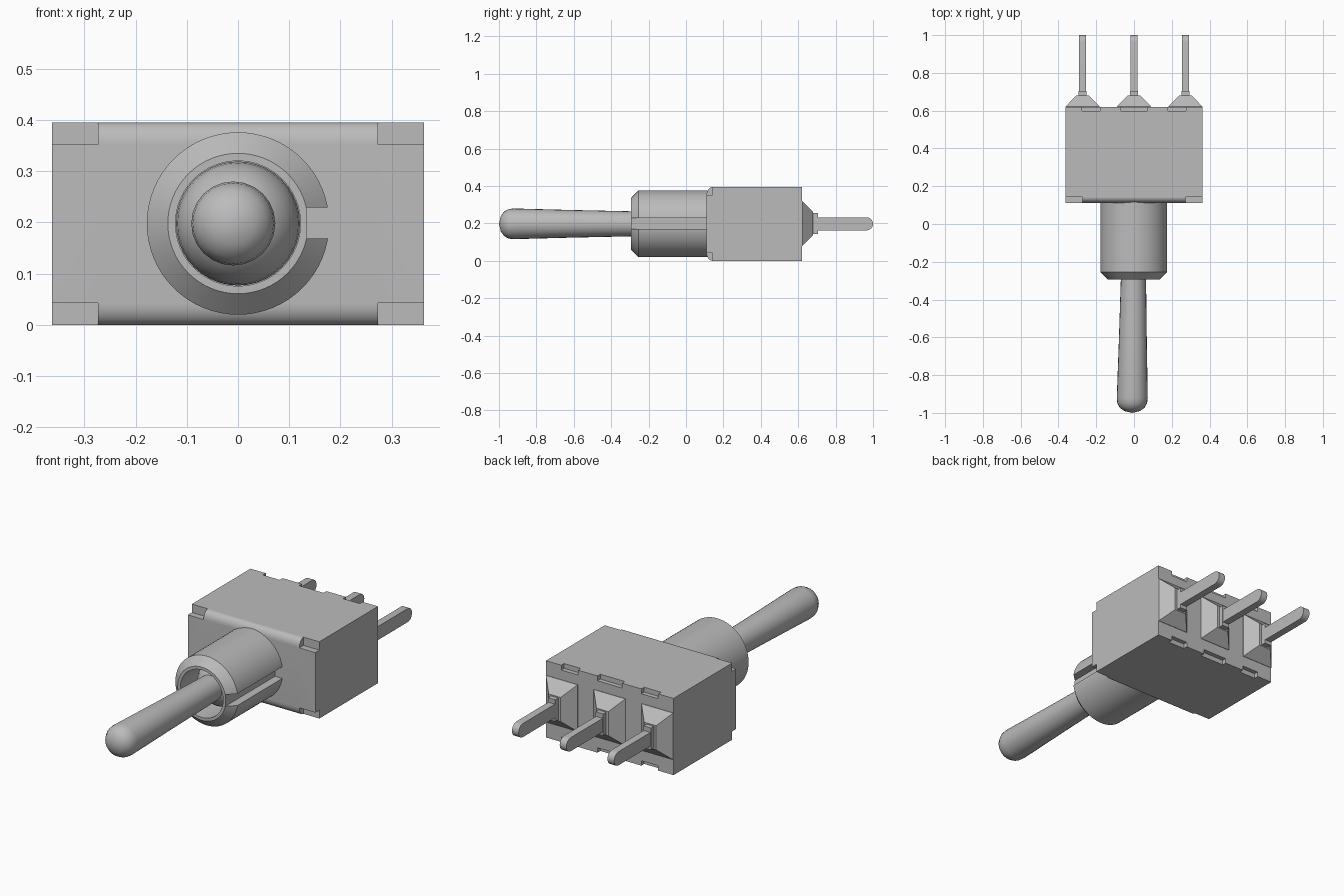
import bpy, bmesh, math
from mathutils import Vector

old = bpy.data.objects.get("Cube")
if old:
    bpy.data.objects.remove(old, do_unlink=True)

grey = bpy.data.materials.new("plain grey")
grey.use_nodes = True
COL = (0.5, 0.5, 0.5, 1.0)
grey.diffuse_color = COL
for n in grey.node_tree.nodes:
    if n.type == 'BSDF_PRINCIPLED':
        n.inputs["Base Color"].default_value = COL
        n.inputs["Roughness"].default_value = 0.6

ZC = 0.198          # height of the lever axis


def finish(name, bm, smooth=None):
    bmesh.ops.recalc_face_normals(bm, faces=bm.faces[:])
    me = bpy.data.meshes.new(name)
    bm.to_mesh(me)
    bm.free()
    ob = bpy.data.objects.new(name, me)
    bpy.context.collection.objects.link(ob)
    me.materials.append(grey)
    if smooth:
        shade(ob, smooth)
    return ob


def shade(ob, angle):
    bpy.ops.object.select_all(action='DESELECT')
    ob.select_set(True)
    bpy.context.view_layer.objects.active = ob
    bpy.ops.object.shade_smooth_by_angle(angle=math.radians(angle))


def add_box(bm, x0, x1, y0, y1, z0, z1):
    vs = bmesh.ops.create_cube(bm, size=1.0)["verts"]
    for v in vs:
        v.co = Vector(((x0 + x1) / 2 + v.co.x * (x1 - x0),
                       (y0 + y1) / 2 + v.co.y * (y1 - y0),
                       (z0 + z1) / 2 + v.co.z * (z1 - z0)))


def prism(bm, yz, x0, x1):
    """Side profile of (y, z) points pushed from x0 to x1."""
    f = bm.faces.new([bm.verts.new((x0, y, z)) for y, z in yz])
    ext = bmesh.ops.extrude_face_region(bm, geom=[f])["geom"]
    for v in ext:
        if isinstance(v, bmesh.types.BMVert):
            v.co.x = x1


def lathe(name, prof, seg, lean=0.0, smooth=35):
    """Turn (y, radius) points about the y axis; lean shifts x along y."""
    bm = bmesh.new()
    rings = []
    for y, r in prof:
        cx = lean * y
        if r == 0:
            rings.append([bm.verts.new((cx, y, ZC))] * seg)
            continue
        rings.append([bm.verts.new((cx + r * math.cos(2 * math.pi * i / seg), y,
                                    ZC + r * math.sin(2 * math.pi * i / seg)))
                      for i in range(seg)])
    for a, b in zip(rings, rings[1:]):
        for i in range(seg):
            j = (i + 1) % seg
            bm.faces.new(list(dict.fromkeys((a[i], a[j], b[j], b[i]))))
    return finish(name, bm, smooth)


def cut(ob, boxes, smooth):
    """Subtract a set of separate boxes and remove the cutter."""
    bm = bmesh.new()
    for b in boxes:
        add_box(bm, *b)
    cutter = finish("cutter", bm)
    cutter.hide_render = True
    mod = ob.modifiers.new("cut", 'BOOLEAN')
    mod.operation = 'DIFFERENCE'
    mod.solver = 'EXACT'
    mod.object = cutter
    bpy.ops.object.select_all(action='DESELECT')
    ob.select_set(True)
    bpy.context.view_layer.objects.active = ob
    bpy.ops.object.modifier_apply(modifier=mod.name)
    bpy.data.objects.remove(cutter, do_unlink=True)
    shade(ob, smooth)


# Housing: block with rounded front edges
W, H, Y0, Y1, RY, RZ = 0.363, 0.395, 0.11, 0.62, 0.032, 0.043
arc = [(RY * (1 - math.cos(t)), RZ * (1 - math.sin(t)))
       for t in (math.pi / 2 * i / 8 for i in range(9))]
side = [(Y0 + a, b) for a, b in arc]
side += [(Y1, 0), (Y1, H)]
side += [(Y0 + a, H - b) for a, b in reversed(arc)]
bm = bmesh.new()
prism(bm, side, -W, W)
housing = finish("housing", bm)

# Corner steps at the front, clip notches at the back
steps = []
for z0, z1 in ((-0.05, RZ), (H - RZ, H + 0.05)):
    for x0, x1 in ((-0.5, -0.273), (0.273, 0.5)):
        steps.append((x0, x1, 0.0, 0.143, z0, z1))
for z0, z1 in ((-0.05, 0.025), (H - 0.025, H + 0.05)):
    for x0, x1 in ((-0.276, -0.18), (-0.07, 0.07), (0.18, 0.276)):
        steps.append((x0, x1, 0.597, 0.7, z0, z1))
cut(housing, steps, 25)

# Bushing: chamfered sleeve with a bore and a keyway on its left
bushing = lathe("bushing", [(0.12, 0), (0.12, 0.178), (-0.255, 0.178), (-0.295, 0.137),
                            (-0.295, 0.122), (-0.04, 0.122), (-0.04, 0)], 64)
cut(bushing, [(0.134, 0.25, -0.4, 0.115, 0.169, 0.229)], 30)

# Pivot ball inside the bushing
ball = [(-0.12 - 0.121 * math.cos(math.pi * i / 14), 0.121 * math.sin(math.pi * i / 14))
        for i in range(1, 14)]
lathe("pivot_ball", [(-0.241, 0)] + ball + [(0.001, 0)], 40, smooth=40)

# Lever: tapered bat with a domed tip, leaning slightly
lathe("lever", [(-0.15, 0), (-0.15, 0.064), (-0.3, 0.067), (-0.62, 0.074), (-0.92, 0.082),
                (-0.948, 0.079), (-0.972, 0.066), (-0.99, 0.042), (-1.0, 0)],
      24, lean=0.01, smooth=40)

# Terminals: sloped foot, collar and round-ended pin
for name, cx in (("right", -0.272), ("middle", 0.0), ("left", 0.272)):
    bm = bmesh.new()
    loops = []
    for y, hx, hz in ((0.612, 0.09, 0.12), (0.622, 0.09, 0.12), (0.68, 0.034, 0.062)):
        loops.append([bm.verts.new((cx + sx * hx, y, ZC + 0.002 + sz * hz))
                      for sx, sz in ((-1, -1), (1, -1), (1, 1), (-1, 1))])
    bm.faces.new(loops[0])
    bm.faces.new(loops[-1])
    for a, b in zip(loops, loops[1:]):
        for i in range(4):
            j = (i + 1) % 4
            bm.faces.new((a[i], a[j], b[j], b[i]))
    finish(name + "_terminal_foot", bm)

    bm = bmesh.new()
    add_box(bm, cx - 0.021, cx + 0.021, 0.67, 0.705, ZC - 0.054, ZC + 0.058)
    finish(name + "_terminal_collar", bm)

    r = 0.035
    outline = [(0.67, ZC + r), (0.67, ZC - r)]
    outline += [(1.0 - r + r * math.cos(t), ZC + r * math.sin(t))
                for t in (-math.pi / 2 + math.pi * i / 12 for i in range(13))]
    bm = bmesh.new()
    prism(bm, outline, cx - 0.019, cx + 0.019)
    finish(name + "_terminal_pin", bm, 30)
